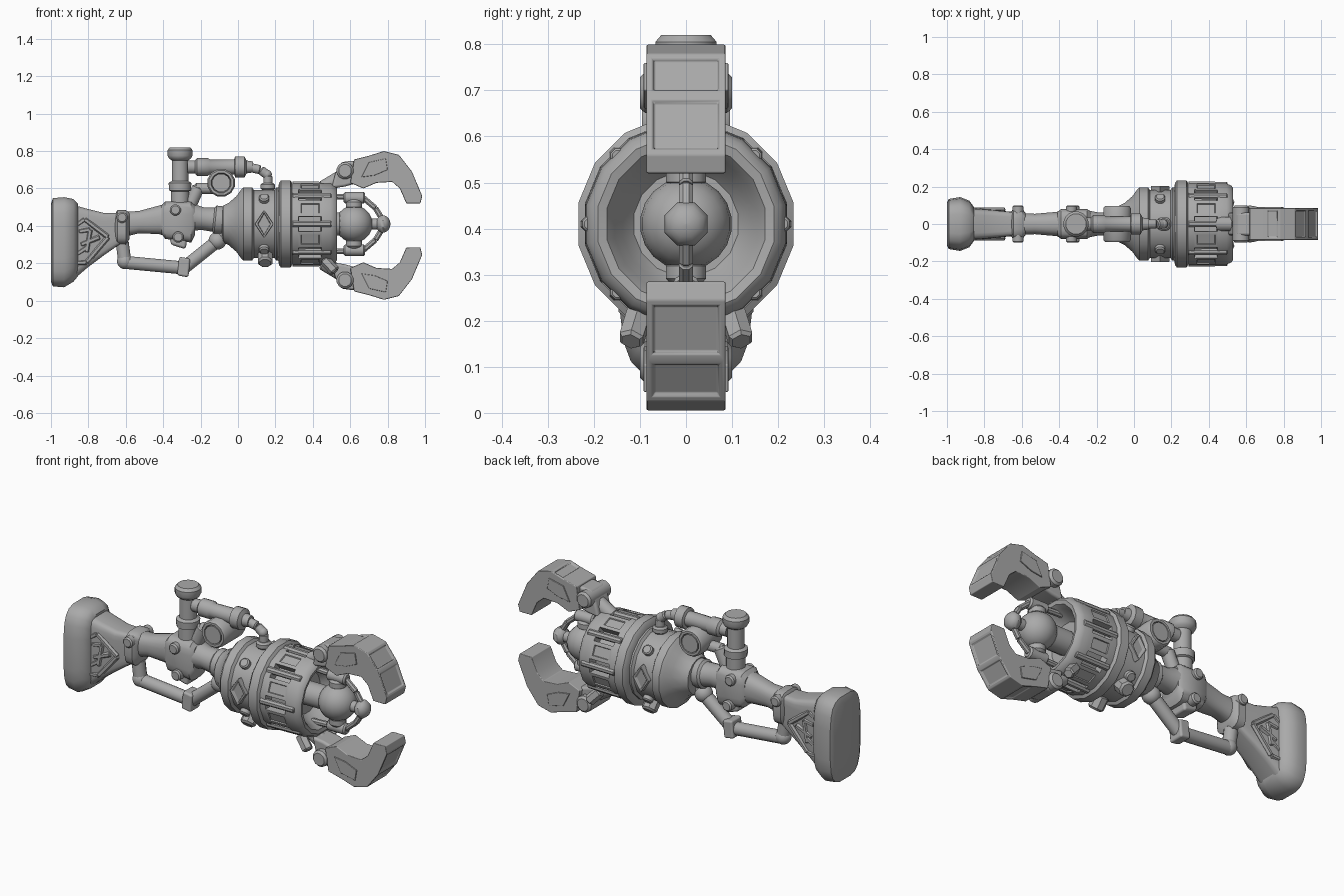
import bpy, bmesh, math
from mathutils import Vector

if "Cube" in bpy.data.objects:
    bpy.data.objects.remove(bpy.data.objects["Cube"])

grey = bpy.data.materials.new("plain grey")
grey.diffuse_color = (0.4, 0.4, 0.4, 1)
grey.use_nodes = True
grey.node_tree.nodes["Principled BSDF"].inputs["Base Color"].default_value = grey.diffuse_color
AXIS = 0.41  # height of the barrel axis


def finish(name, bm, bevel=0.0, angle=40):
    bmesh.ops.recalc_face_normals(bm, faces=bm.faces[:])
    me = bpy.data.meshes.new(name)
    bm.to_mesh(me)
    bm.free()
    me.materials.append(grey)
    ob = bpy.data.objects.new(name, me)
    bpy.context.collection.objects.link(ob)
    me.shade_smooth()
    if bevel:
        m = ob.modifiers.new("bevel", 'BEVEL')
        m.width, m.segments, m.limit_method = bevel, 2, 'ANGLE'
        m.harden_normals = True
    else:
        me.set_sharp_from_angle(angle=math.radians(angle))
    return ob


def skin(bm, rings):
    """Join rings of vertices and cap both ends; return the bands of faces."""
    n, bands = len(rings[0]), []
    for a, b in zip(rings, rings[1:]):
        bands.append([bm.faces.new((a[i], a[(i + 1) % n], b[(i + 1) % n], b[i])) for i in range(n)])
    bm.faces.new(rings[0][::-1])
    bm.faces.new(rings[-1])
    return bands


def revolve(name, profile, origin, direction, sides=16, after=None, angle=40):
    """Turn (distance, radius) pairs about a direction."""
    bm = bmesh.new()
    o, d = Vector(origin), Vector(direction).normalized()
    u = Vector((0, 1, 0)) if abs(d.y) < 0.9 else Vector((1, 0, 0))
    u = (u - d * u.dot(d)).normalized()
    w = d.cross(u)
    rings = []
    for t, r in profile:
        rings.append([bm.verts.new(o + d * t + (u * math.cos(a) + w * math.sin(a)) * r)
                      for a in (2 * math.pi * (i + 0.5) / sides for i in range(sides))])
    bands = skin(bm, rings)
    if after:
        after(bm, bands)
    return finish(name, bm, angle=angle)


def rod(name, a, b, r, r2=None, sides=12):
    length = (Vector(b) - Vector(a)).length
    e, r2 = min(r, length) * 0.25, r2 or r
    return revolve(name, [(0, r - e), (e, r), (length - e, r2), (length, r2 - e)], a,
                   Vector(b) - Vector(a), sides)


def ball(name, c, r, squash=1.0, sides=16):
    prof = [(-r * math.cos(math.pi * i / 10) * squash, max(r * math.sin(math.pi * i / 10), 0.001))
            for i in range(11)]
    return revolve(name, prof, c, (1, 0, 0), sides)


def loft(name, sections, power=0.4, sides=20):
    """Rounded-box sections along x: (x, low z, high z, half width)."""
    bm = bmesh.new()
    rings = []
    for x, z0, z1, h in sections:
        ring = []
        for i in range(sides):
            a = 2 * math.pi * (i + 0.5) / sides
            c, s = math.cos(a), math.sin(a)
            ring.append(bm.verts.new((x, math.copysign(abs(c) ** power, c) * h,
                        (z0 + z1) / 2 + math.copysign(abs(s) ** power, s) * (z1 - z0) / 2)))
        rings.append(ring)
    skin(bm, rings)
    return finish(name, bm)


def prism(name, outline, y0, y1, bevel, after=None):
    """Extrude an (x, z) outline between two y values."""
    bm = bmesh.new()
    rings = [[bm.verts.new((x, y, z)) for x, z in outline] for y in (y0, y1)]
    bands = skin(bm, rings)
    bmesh.ops.recalc_face_normals(bm, faces=bm.faces[:])
    if after:
        after(bm, bands)
    return finish(name, bm, bevel)


def sunk(bm, faces, width, depth):
    bmesh.ops.recalc_face_normals(bm, faces=bm.faces[:])
    bmesh.ops.inset_individual(bm, faces=faces, thickness=width, depth=0)
    bmesh.ops.inset_individual(bm, faces=faces, thickness=0.004, depth=-depth)


# Stock with butt pad
loft("butt_pad", [(-1, .1, .52, .115), (-.99, .075, .55, .135), (-.93, .07, .555, .145),
                  (-.88, .1, .545, .125), (-.855, .13, .52, .09)], 0.55)
loft("stock", [(-.87, .12, .51, .085), (-.8, .18, .49, .08), (-.72, .24, .47, .072),
               (-.62, .31, .47, .062)], 0.3)
frame = [(-.885, .39), (-.82, .435), (-.695, .34), (-.81, .205), (-.88, .2)]
relief = [((-.85, .37), (-.79, .38)), ((-.84, .3), (-.74, .34)), ((-.79, .38), (-.81, .26)),
          ((-.86, .25), (-.8, .29))]
for s in (-1, 1):
    for a, b in list(zip(frame, frame[1:] + frame[:1])) + relief:
        rod("stock_panel_bar", (a[0], s * .076, a[1]), (b[0], s * .076, b[1]), .014, sides=6)

# Neck, joint collar and middle block
loft("joint_collar", [(-.66, .32, .46, .06), (-.645, .3, .485, .085), (-.6, .3, .485, .085),
                      (-.58, .33, .47, .06)], 0.6)
loft("neck", [(-.61, .34, .475, .06), (-.53, .36, .48, .055), (-.42, .355, .51, .065),
              (-.38, .34, .52, .07)], 0.8)
loft("middle_block", [(-.41, .36, .51, .065), (-.39, .33, .53, .08), (-.25, .31, .53, .08),
                      (-.23, .35, .51, .065)], 0.5)
prism("block_foot", [(-.37, .4), (-.36, .3), (-.28, .275), (-.26, .4)], -.055, .055, .015)
revolve("front_neck", [(0, .075), (.06, .062), (.12, .066), (.13, .078), (.16, .078), (.2, .07)],
        (-.25, 0, .445), (1, 0, -.1))
for s in (-1, 1):
    for x, z in ((-.335, .485), (-.62, .445), (-.32, .34)):
        rod("side_bolt", (x, s * .05, z), (x, s * .1, z), .03)


# Barrel with windows, ring, collar and hollow muzzle
def windows(bm, bands):
    sunk(bm, bands[15][1::2], .006, .05)
    sunk(bm, bands[15][::2], .022, .006)


barrel = [(-.085, .07), (-.08, .1), (-.05, .115), (-.01, .15), (.015, .185), (.03, .2), (.075, .2),
          (.085, .185), (.195, .185), (.205, .2), (.215, .2), (.22, .225), (.23, .238), (.28, .238),
          (.29, .222), (.32, .224), (.45, .222), (.495, .22), (.52, .21), (.53, .195), (.525, .175),
          (.5, .158), (.46, .14), (.43, .115), (.43, .03)]
revolve("barrel", barrel, (0, 0, AXIS), (1, 0, 0), 16, windows, 35)
for i in range(16):
    if i % 2 == 0:  # ribs between the windows
        a = math.pi * i / 8
        y, z = math.cos(a), math.sin(a)
        rod("barrel_rib", (.29, y * .212, AXIS + z * .212), (.5, y * .208, AXIS + z * .208), .018, sides=8)
        if i % 4:  # collar studs
            rod("collar_stud", (.14, y * .17, AXIS + z * .17), (.14, y * .208, AXIS + z * .208), .028)

# Diamond badges and lower lugs on the collar
for s in (-1, 1):
    prism("collar_diamond", [(.09, AXIS), (.14, AXIS + .075), (.19, AXIS), (.14, AXIS - .075)],
          s * .17, s * .204, .004,
          lambda bm, bands: sunk(bm, [f for f in bm.faces if abs(f.calc_center_median().y) > .2], .014, .01))
    rod("collar_lug", (.145, s * .07, .26), (.145, s * .125, .2), .042, sides=8)
    rod("muzzle_lug", (.46, s * .1, .22), (.52, s * .12, .155), .03, sides=6)

# Energy core with its cage
rod("core_shaft", (.42, 0, AXIS), (.56, 0, AXIS), .065)
ball("core_sphere", (.62, 0, AXIS), .1, sides=20)
ball("cage_hub", (.775, 0, AXIS), .05, .8, 8)
rod("hub_pin", (.7, 0, AXIS), (.78, 0, AXIS), .03)
for s in (-1, 1):
    pts = [(.46, .15), (.67, .14), (.735, .085), (.775, .02)]
    for a, b in zip(pts, pts[1:]):
        rod("cage_arm", (a[0], 0, AXIS + s * a[1]), (b[0], 0, AXIS + s * b[1]), .016, sides=8)
    rod("cage_clamp", (.565, 0, AXIS + s * .14), (.68, 0, AXIS + s * .14), .032)
    rod("core_cap", (.62, 0, AXIS + s * .08), (.62, 0, AXIS + s * .13), .045)

# Claws above and below the muzzle
claw = [(.6, .63), (.62, .755), (.7, .775), (.78, .8), (.86, .78), (.93, .69), (.985, .56), (.975, .52),
        (.9, .52), (.865, .6), (.825, .635), (.74, .63), (.67, .6)]
knuckle = [(.5, .6), (.52, .68), (.55, .74), (.62, .75), (.66, .7), (.64, .63), (.57, .61)]
for name, flip in (("upper", lambda z: z), ("lower", lambda z: .805 - z)):
    def claw_panels(bm, bands):
        sunk(bm, [bands[0][i] for i in (2, 4, 5)], .02, .008)
    prism(name + "_claw", [(x, flip(z)) for x, z in claw], -.086, .086, .016, claw_panels)
    prism(name + "_knuckle", [(x, flip(z)) for x, z in knuckle], -.062, .062, .015)
    rod(name + "_claw_pivot", (.572, -.1, flip(.695)), (.572, .1, flip(.695)), .046)
    rod(name + "_claw_link", (.45, 0, flip(.6)), (.55, 0, flip(.66)), .04)
    for s in (-1, 1):
        prism(name + "_claw_plate", [(x, flip(z)) for x, z in
              ((.66, .66), (.7, .74), (.79, .76), (.8, .7), (.73, .67))], s * .084, s * .092, .003)

# Upright knob
revolve("knob", [(0, .05), (.06, .05), (.065, .06), (.105, .062), (.115, .045), (.225, .045), (.235, .06),
                 (.25, .068), (.28, .068), (.295, .055)], (-.31, 0, .525), (0, 0, 1), 16)

# Sight tube, gauge and feed pipe
revolve("sight_tube", [(0, .035), (.04, .035), (.05, .048), (.11, .048), (.12, .04), (.25, .042),
                       (.255, .058), (.305, .058), (.315, .035), (.35, .03)], (-.27, 0, .715), (1, 0, 0))
revolve("gauge", [(-.095, .05), (-.075, .05), (-.095, .055), (-.095, .068), (-.085, .076), (.085, .076),
                  (.095, .068), (.095, .055), (.075, .05), (.095, .05)], (-.09, 0, .63), (0, 1, 0), 12)
for s in (-1, 1):
    rod("gauge_face", (-.09, s * .06, .63), (-.09, s * .088, .63), .04, sides=8)
feed = [(.05, .715), (.12, .7), (.16, .67), (.16, .58)]
for a, b in zip(feed, feed[1:]):
    rod("feed_pipe", (a[0], 0, a[1]), (b[0], 0, b[1]), .025)
ball("feed_elbow", (.155, 0, .675), .026)
rod("feed_socket", (.16, 0, .59), (.16, 0, .63), .04)
rod("gauge_mount", (-.13, 0, .6), (-.23, 0, .6), .03)
rod("gauge_brace", (-.21, 0, .61), (-.26, 0, .5), .035)

# Hand guard below
guard = [(-.62, .32), (-.605, .205), (-.29, .175), (-.115, .315), (-.04, .38)]
for a, b in zip(guard, guard[1:]):
    rod("guard_bar", (a[0], 0, a[1]), (b[0], 0, b[1]), .036)
ball("guard_bend", (-.605, 0, .21), .042)
ball("guard_joint", (-.11, 0, .32), .048)
prism("guard_corner", [(-.325, .135), (-.265, .125), (-.255, .225), (-.315, .235)], -.045, .045, .012)
